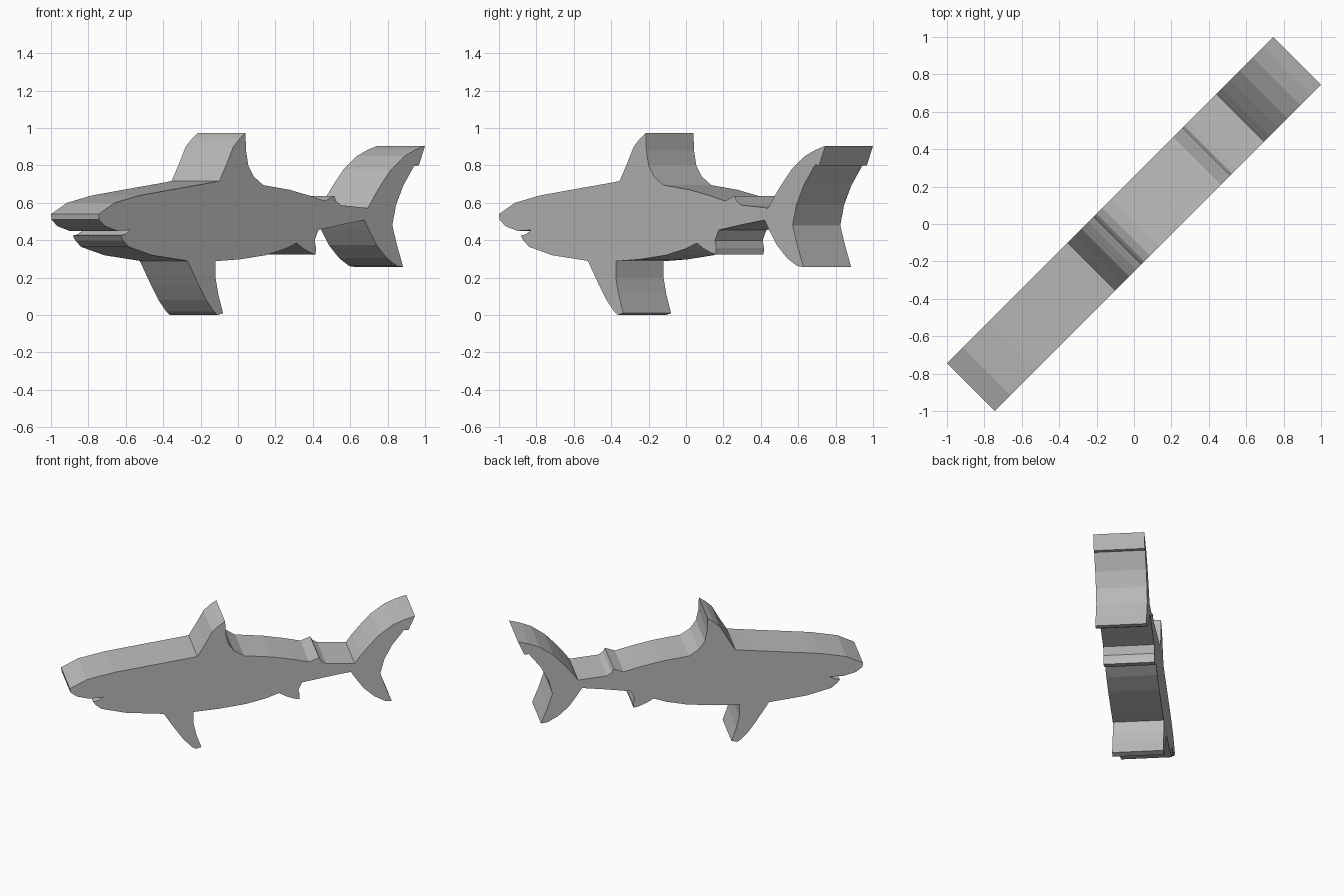
import bpy
import bmesh

HALF = 0.1275  # half thickness, measured along x and along y

# Side outline as seen on the near face: (x, z), going over the back and returning along the belly
back = [(-.745, .54), (-.66, .60), (-.525, .64), (-.33, .675), (-.16, .705), (-.10, .717)]
top_fin = [(-.06, .81), (-.025, .90), (.01, .945), (.04, .973),
           (.043, .88), (.055, .80), (.085, .74), (.135, .695)]
rear_back = [(.275, .67), (.385, .638), (.465, .61), (.515, .637),
             (.525, .61), (.55, .588), (.695, .572)]
tail = [(.725, .63), (.77, .705), (.82, .78), (.89, .85), (.945, .882), (1.0, .905),
        (.967, .80), (.945, .803), (.885, .695), (.845, .588), (.825, .48), (.85, .375),
        (.883, .257), (.85, .262), (.795, .305), (.74, .375), (.70, .455), (.675, .508)]
rear_belly = [(.57, .487), (.43, .455), (.41, .40), (.417, .36), (.415, .325),
              (.39, .333), (.35, .355), (.313, .385), (.25, .353), (.147, .32),
              (.01, .298), (-.12, .288)]
side_fin = [(-.12, .20), (-.105, .11), (-.08, .01), (-.11, 0), (-.13, .02),
            (-.17, .08), (-.21, .16), (-.27, .29)]
jaw = [(-.46, .32), (-.585, .365), (-.615, .40), (-.628, .425), (-.60, .433),
       (-.575, .455), (-.645, .45), (-.71, .475), (-.742, .51)]
outline = back + top_fin + rear_back + tail + rear_belly + side_fin + jaw

# Flat profile on the diagonal x = y + 2 * HALF, extruded across to the far side
bm = bmesh.new()
face = bm.faces.new([bm.verts.new((x, x - 2 * HALF, z)) for x, z in outline])
geom = bmesh.ops.extrude_face_region(bm, geom=[face], use_keep_orig=True)["geom"]
bmesh.ops.translate(bm, vec=(-2 * HALF, 2 * HALF, 0),
                    verts=[v for v in geom if isinstance(v, bmesh.types.BMVert)])
bmesh.ops.triangulate(bm, faces=[f for f in bm.faces if len(f.verts) > 4])
bmesh.ops.recalc_face_normals(bm, faces=bm.faces)

mesh = bpy.data.meshes.new("shark_body")
bm.to_mesh(mesh)
bm.free()

# Single plain grey
grey = bpy.data.materials.new("plain grey")
grey.diffuse_color = (0.5, 0.5, 0.5, 1)
mesh.materials.append(grey)
body = bpy.data.objects.new("shark_body", mesh)
bpy.context.collection.objects.link(body)
